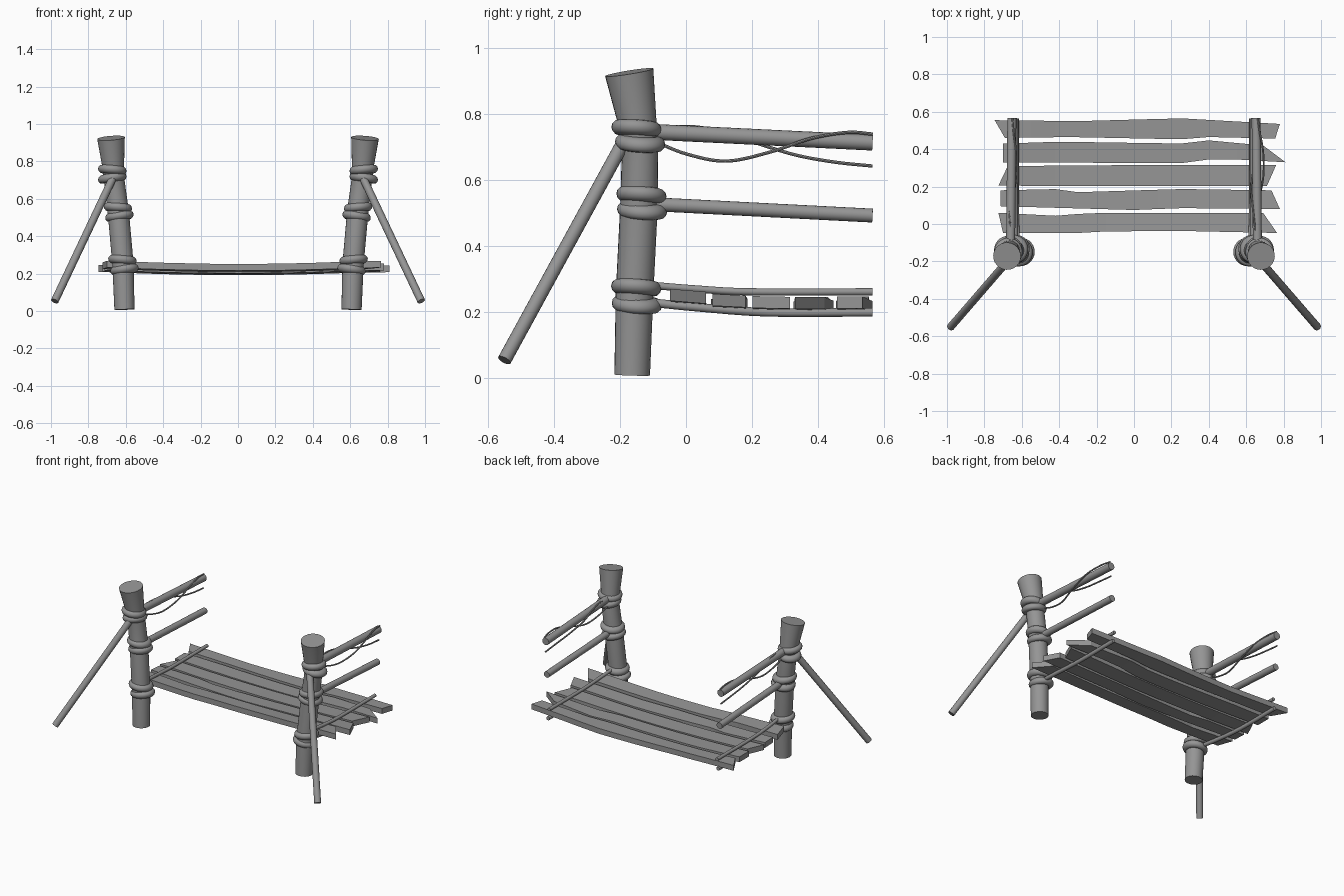
import bpy, bmesh, math
from mathutils import Vector

cube = bpy.data.objects.get("Cube")
if cube:
    bpy.data.objects.remove(cube)

wood = bpy.data.materials.new("weathered grey")
wood.use_nodes = True
GREY = (0.3, 0.3, 0.3, 1)
wood.diffuse_color = GREY
wood.node_tree.nodes["Principled BSDF"].inputs["Base Color"].default_value = GREY


def finish(name, bm, smooth=True):
    bmesh.ops.recalc_face_normals(bm, faces=bm.faces)
    mesh = bpy.data.meshes.new(name)
    bm.to_mesh(mesh)
    bm.free()
    mesh.materials.append(wood)
    ob = bpy.data.objects.new(name, mesh)
    bpy.context.collection.objects.link(ob)
    if smooth:
        bpy.ops.object.select_all(action='DESELECT')
        ob.select_set(True)
        bpy.context.view_layer.objects.active = ob
        bpy.ops.object.shade_smooth_by_angle(angle=math.radians(40))
    return ob


def tube(name, points, radii, sides=16):
    """Capped round pole swept through the points."""
    pts = [Vector(p) for p in points]
    if not isinstance(radii, list):
        radii = [radii] * len(pts)
    bm = bmesh.new()
    rings = []
    for i, p in enumerate(pts):
        axis = (pts[min(i + 1, len(pts) - 1)] - pts[max(i - 1, 0)]).normalized()
        u = axis.cross(Vector((0.3, 0.9, 0.2)) if abs(axis.z) > 0.7 else Vector((0, 0, 1))).normalized()
        v = axis.cross(u)
        ring = []
        for k in range(sides):
            a = 2 * math.pi * k / sides
            ring.append(bm.verts.new(p + radii[i] * (u * math.cos(a) + v * math.sin(a))))
        rings.append(ring)
    for a, b in zip(rings, rings[1:]):
        for k in range(sides):
            n = (k + 1) % sides
            bm.faces.new((a[k], a[n], b[n], b[k]))
    bm.faces.new(rings[0])
    bm.faces.new(rings[-1])
    return finish(name, bm)


def rope_ring(name, centre, major, minor, tilt):
    """Closed lashing around a post."""
    n, m = 28, 12
    bm = bmesh.new()
    grid = []
    for i in range(n):
        a = 2 * math.pi * i / n
        row = []
        for j in range(m):
            b = 2 * math.pi * j / m
            r = major + minor * math.cos(b)
            x, y = r * math.cos(a), r * math.sin(a)
            z = minor * math.sin(b) + x * tilt[0] + y * tilt[1]
            row.append(bm.verts.new(Vector(centre) + Vector((x, y, z))))
        grid.append(row)
    for i in range(n):
        for j in range(m):
            bm.faces.new((grid[i][j], grid[(i + 1) % n][j],
                          grid[(i + 1) % n][(j + 1) % m], grid[i][(j + 1) % m]))
    finish(name, bm)


def smooth_path(points, steps=8):
    """Catmull-Rom path through a few points."""
    p = [Vector(q) for q in points]
    p = [2 * p[0] - p[1]] + p + [2 * p[-1] - p[-2]]
    out = []
    for a, b, c, d in zip(p, p[1:], p[2:], p[3:]):
        for k in range(steps):
            t = k / steps
            out.append(0.5 * (2 * b + (c - a) * t + (2 * a - 5 * b + 4 * c - d) * t * t
                              + (3 * b - a - 3 * c + d) * t ** 3))
    return out + [p[-2]]


def plank(name, top, bottom, z, slope):
    """Rough board: left-to-right back and front edges, sagging in the middle."""
    def edge_y(edge, x):
        if x <= edge[0][0]:
            return edge[0][1]
        for (x0, y0), (x1, y1) in zip(edge, edge[1:]):
            if x <= x1:
                return y0 + (y1 - y0) * (x - x0) / (x1 - x0)
        return edge[-1][1]
    mid = sum(y for _, y in top + bottom) / len(top + bottom)
    bm = bmesh.new()
    inner = [-0.55, -0.42, -0.3, -0.15, 0, 0.13, 0.26, 0.4, 0.55]

    def row(edge):
        xs = [edge[0][0]] + inner + [edge[-1][0]]
        return [(x, edge_y(edge, x)) for x in xs]
    sections = []
    for a, b in zip(row(top), row(bottom)):
        sec = []
        for (x, y), dz in ((a, 0.018), (b, 0.018), (b, -0.018), (a, -0.018)):
            sag = -0.016 * (1 - min(1, (x / 0.68) ** 2))
            sec.append(bm.verts.new((x, y, z + dz + sag + slope * (y - mid))))
        sections.append(sec)
    for a, b in zip(sections, sections[1:]):
        for k in range(4):
            n = (k + 1) % 4
            bm.faces.new((a[k], a[n], b[n], b[k]))
    bm.faces.new(sections[0])
    bm.faces.new(sections[-1])
    finish(name, bm, False)


# Posts, lashings, braces and rails on both sides
for side, s in (("left", 1), ("right", -1)):
    tube(side + "_post",
         [(s * 0.607, -0.163, 0.008), (s * 0.615, -0.156, 0.25), (s * 0.64, -0.142, 0.53),
          (s * 0.662, -0.139, 0.7), (s * 0.667, -0.147, 0.77), (s * 0.679, -0.172, 0.925)],
         [0.054, 0.057, 0.057, 0.055, 0.058, 0.074], 24)
    for i, (x, y, z) in enumerate([(0.607, -0.149, 0.222), (0.618, -0.151, 0.273), (0.634, -0.133, 0.507),
                                   (0.642, -0.135, 0.553), (0.672, -0.139, 0.711), (0.672, -0.15, 0.755)]):
        rope_ring(f"{side}_lashing_{i + 1}", (s * x, y, z), 0.053, 0.023,
                  (s * (0.08 if i % 2 else -0.12), -0.06))
    tube(side + "_brace", [(s * 0.98, -0.55, 0.053), (s * 0.66, -0.18, 0.73)], 0.021)
    tube(side + "_top_rail", [(s * 0.66, -0.13, 0.746), (s * 0.653, 0.565, 0.712)], 0.024)
    tube(side + "_middle_rail", [(s * 0.64, -0.13, 0.527), (s * 0.645, 0.565, 0.491)], 0.021)
    tube(side + "_deck_rail", smooth_path([(s * 0.62, -0.12, 0.281), (s * 0.626, 0.04, 0.268),
                                           (s * 0.627, 0.2, 0.26), (s * 0.627, 0.565, 0.26)], 4), 0.011, 12)
    tube(side + "_deck_beam", smooth_path([(s * 0.62, -0.12, 0.229), (s * 0.63, 0.04, 0.213),
                                           (s * 0.635, 0.25, 0.198), (s * 0.635, 0.565, 0.198)], 4), 0.013, 12)
    # Thin cords winding around the top rail
    w = 0.036 * s if s > 0 else 0.024
    c = s * 0.655
    tube(side + "_cord_high", smooth_path([(c, -0.1, 0.745), (c - w * 0.3, 0, 0.761), (c - w * 0.6, 0.1, 0.747),
                                           (c - w * 0.8, 0.2, 0.715), (c - w * 0.3, 0.33, 0.675),
                                           (c, 0.45, 0.653), (c, 0.565, 0.641)]), 0.005, 8)
    tube(side + "_cord_low", smooth_path([(c - w * 0.5, -0.1, 0.718), (c - w * 0.2, 0, 0.678),
                                          (c + w * 0.3, 0.12, 0.656), (c + w, 0.25, 0.682),
                                          (c + w, 0.38, 0.725), (c + w * 0.5, 0.49, 0.743),
                                          (c + w * 0.2, 0.565, 0.738)]), 0.005, 8)

# Deck boards, front to back
plank("deck_board_1", [(-0.725, 0.06), (-0.4, 0.043), (-0.24, 0.06), (0.69, 0.06)],
      [(-0.7, -0.048), (-0.3, -0.048), (-0.2, -0.04), (0.25, -0.037), (0.765, -0.048)], 0.247, -0.08)
plank("deck_board_2", [(-0.715, 0.18), (-0.4, 0.187), (-0.3, 0.17), (0.25, 0.187), (0.735, 0.18)],
      [(-0.715, 0.095), (0, 0.075), (0.25, 0.085), (0.78, 0.08)], 0.233, -0.05)
plank("deck_board_3", [(-0.675, 0.31), (0, 0.315), (0.76, 0.315)],
      [(-0.725, 0.205), (0, 0.202), (0.71, 0.202)], 0.228, -0.02)
plank("deck_board_4", [(-0.7, 0.43), (-0.4, 0.44), (0.25, 0.43), (0.4, 0.447), (0.69, 0.42)],
      [(-0.7, 0.33), (0.25, 0.325), (0.4, 0.345), (0.67, 0.345), (0.81, 0.33)], 0.226, 0)
plank("deck_board_5", [(-0.745, 0.555), (-0.3, 0.55), (0.25, 0.565), (0.78, 0.535)],
      [(-0.69, 0.46), (-0.35, 0.465), (0.25, 0.453), (0.4, 0.465), (0.755, 0.457)], 0.228, 0)
